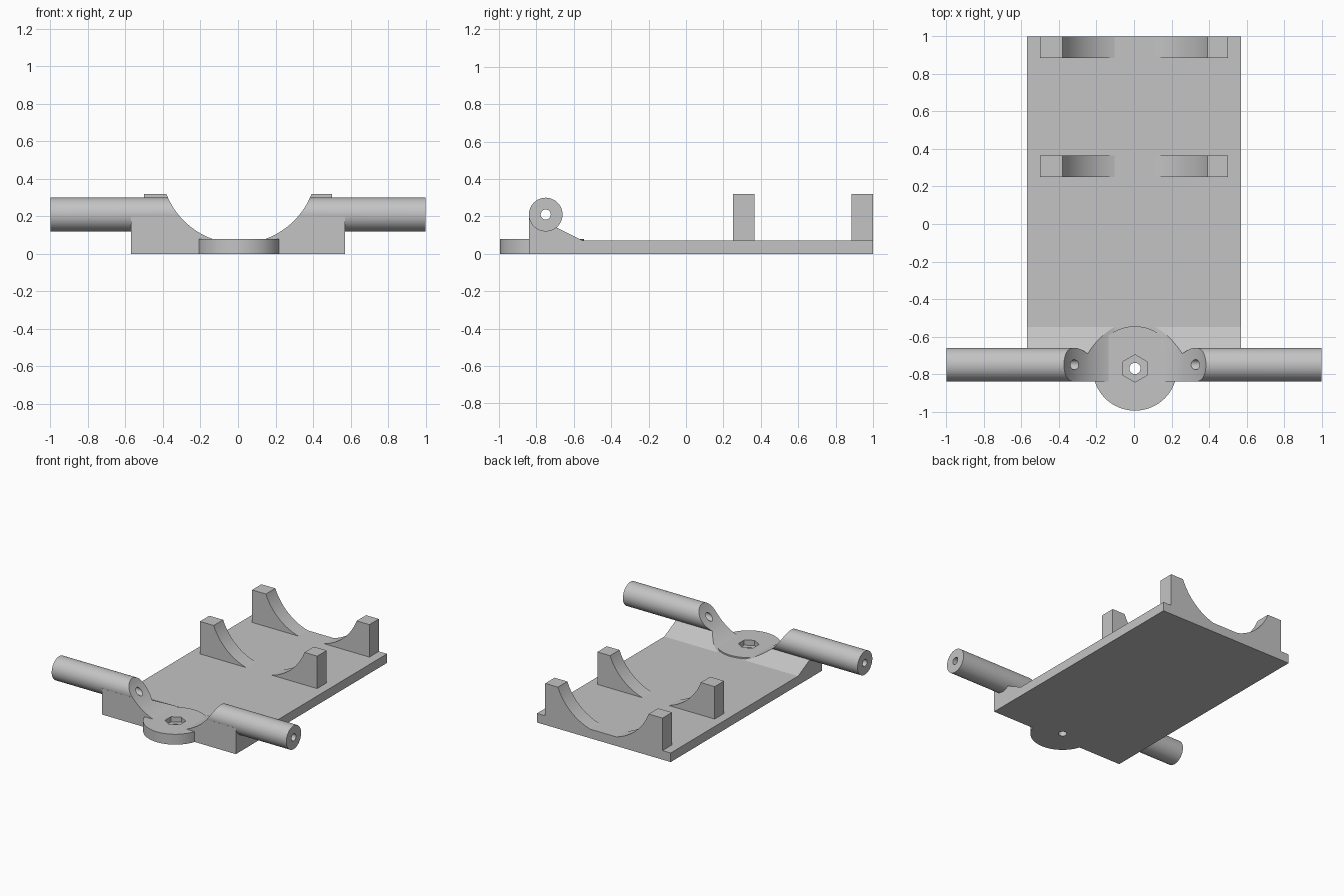
import bpy, bmesh, math
from mathutils import Matrix

if "Cube" in bpy.data.objects:
    bpy.data.objects.remove(bpy.data.objects["Cube"], do_unlink=True)

grey = bpy.data.materials.new("light grey")
grey.use_nodes = True
COLOUR = (0.55, 0.55, 0.55, 1)
grey.diffuse_color = COLOUR
grey.node_tree.nodes["Principled BSDF"].inputs["Base Color"].default_value = COLOUR

PLATE_TOP, HALF_WIDTH = 0.07, 0.57
HUB = (0.005, -0.77)
ROD_Y, ROD_Z, ROD_R = -0.75, 0.21, 0.09


def make(name, bm):
    bmesh.ops.recalc_face_normals(bm, faces=bm.faces)
    mesh = bpy.data.meshes.new(name)
    bm.to_mesh(mesh)
    bm.free()
    mesh.materials.append(grey)
    obj = bpy.data.objects.new(name, mesh)
    bpy.context.collection.objects.link(obj)
    return obj


def box(name, x0, x1, y0, y1, z0, z1):
    bm = bmesh.new()
    bmesh.ops.create_cube(bm, size=1)
    for v in bm.verts:
        v.co = (x1 if v.co.x > 0 else x0, y1 if v.co.y > 0 else y0, z1 if v.co.z > 0 else z0)
    return make(name, bm)


def cylinder(name, centre, radius, length, axis="Z", sides=64):
    bm = bmesh.new()
    bmesh.ops.create_cone(bm, cap_ends=True, segments=sides, radius1=radius, radius2=radius, depth=length)
    turn = {"X": Matrix.Rotation(math.pi / 2, 4, "Y"),
            "Y": Matrix.Rotation(math.pi / 2, 4, "X"), "Z": Matrix()}[axis]
    bmesh.ops.transform(bm, matrix=Matrix.Translation(centre) @ turn, verts=bm.verts)
    return make(name, bm)


def extrude_x(name, profile, half):
    bm = bmesh.new()
    face = bm.faces.new([bm.verts.new((-half, y, z)) for y, z in profile])
    grown = bmesh.ops.extrude_face_region(bm, geom=[face])["geom"]
    bmesh.ops.translate(bm, vec=(2 * half, 0, 0),
                        verts=[g for g in grown if isinstance(g, bmesh.types.BMVert)])
    return make(name, bm)


def combine(obj, steps):
    # Apply each boolean and discard helpers afterwards
    for operation, other in steps:
        mod = obj.modifiers.new(operation, "BOOLEAN")
        mod.operation, mod.solver, mod.object = operation, "EXACT", other
    bpy.context.view_layer.update()
    graph = bpy.context.evaluated_depsgraph_get()
    mesh = bpy.data.meshes.new_from_object(obj.evaluated_get(graph))
    obj.modifiers.clear()
    obj.data = mesh
    for other in {o for _, o in steps}:
        bpy.data.objects.remove(other, do_unlink=True)
    return obj


def arch_cutter():
    return cylinder("arch_cutter", (0.005, 0, 0.47), 0.415, 3, "Y", 96)


# Base plate with round hub, hexagonal nut pocket and bolt hole
plate = box("base_plate", -HALF_WIDTH, HALF_WIDTH, -0.84, 1, 0, PLATE_TOP)
combine(plate, [
    ("UNION", cylinder("hub", (*HUB, 0.04), 0.225, 0.08)),
    ("DIFFERENCE", cylinder("nut_pocket", (*HUB, 0.09), 0.073, 0.1, sides=6)),
    ("DIFFERENCE", cylinder("bolt_hole", (*HUB, 0), 0.03, 1, sides=32)),
])

# Sloped front block carrying the two side rods, hollowed by the arch
mount = extrude_x("front_mount", [(-0.84, PLATE_TOP), (-0.84, 0.2), (-0.75, 0.2),
                                  (-0.7, 0.145), (-0.55, PLATE_TOP)], HALF_WIDTH)
combine(mount, [
    ("UNION", cylinder("rods", (0, ROD_Y, ROD_Z), ROD_R, 2, "X")),
    ("DIFFERENCE", cylinder("rod_hole", (0, ROD_Y, ROD_Z), 0.027, 3, "X", 32)),
    ("DIFFERENCE", arch_cutter()),
])

# Two curved cradles
parts = [plate, mount]
for name, y in (("middle_cradle", 0.25), ("rear_cradle", 0.885)):
    cradle = box(name, -0.5, 0.5, y, y + 0.115, PLATE_TOP, 0.32)
    parts.append(combine(cradle, [("DIFFERENCE", arch_cutter())]))

# Smooth the round surfaces, keep edges crisp
bpy.ops.object.select_all(action="DESELECT")
for part in parts:
    part.select_set(True)
bpy.context.view_layer.objects.active = plate
bpy.ops.object.shade_smooth_by_angle(angle=math.radians(25))
